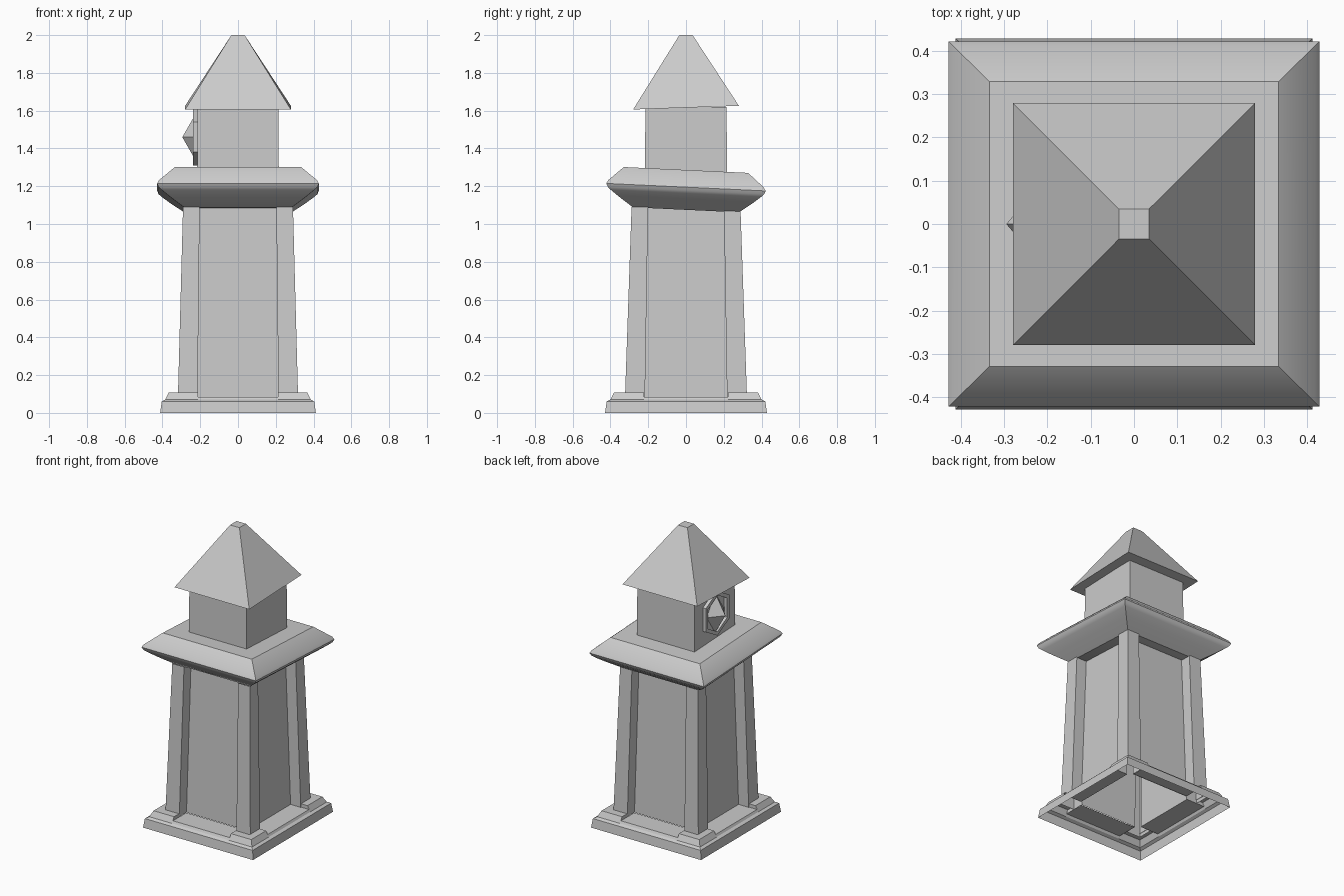
import bpy, bmesh, math
from mathutils import Matrix, Vector

if "Cube" in bpy.data.objects:
    bpy.data.objects.remove(bpy.data.objects["Cube"])


def finish(name, bm):
    bmesh.ops.remove_doubles(bm, verts=bm.verts, dist=0.0005)
    bmesh.ops.recalc_face_normals(bm, faces=bm.faces)
    me = bpy.data.meshes.new(name)
    bm.to_mesh(me)
    bm.free()
    ob = bpy.data.objects.new(name, me)
    bpy.context.collection.objects.link(ob)
    return ob


def loft(name, rings, cap_bottom=True, cap_top=True):
    """Skin closed rings of 3D points into one mesh."""
    bm = bmesh.new()
    vs = [[bm.verts.new(p) for p in r] for r in rings]
    n = len(vs[0])
    for a, b in zip(vs, vs[1:]):
        for i in range(n):
            j = (i + 1) % n
            bm.faces.new((a[i], a[j], b[j], b[i]))
    if cap_bottom:
        bm.faces.new(vs[0][::-1])
    if cap_top:
        bm.faces.new(vs[-1])
    return finish(name, bm)


def square(hx, hy, z, tilt=0.0):
    """Square ring; tilt is the rise in z per unit of y."""
    return [(sx * hx, sy * hy, z + tilt * sy * hy)
            for sx, sy in ((-1, -1), (1, -1), (1, 1), (-1, 1))]


# Stepped plinth: hollow shell with a shallow notch in the middle of each side
W = 0.213
corner = [(0.412, 0), (0.404, 0.06), (0.385, 0.07), (0.366, 0.108), (0.315, 0.108)]
middle = [(0.412, 0), (0.404, 0.06), (0.385, 0.07), (0.377, 0.085), (0.24, 0.085)]
bm = bmesh.new()
for k in range(4):
    rot = Matrix.Rotation(k * math.pi / 2, 3, 'Z')

    def face(pts):
        out = []
        for p in pts:
            v = rot @ Vector(p)
            out.append(bm.verts.new((v.x, v.y * 1.04, v.z)))
        bm.faces.new(out)

    for (d0, z0), (d1, z1) in zip(corner, corner[1:]):
        for s in (-1, 1):
            face([(s * d0, -d0, z0), (s * W, -d0, z0), (s * W, -d1, z1), (s * d1, -d1, z1)])
    for (d0, z0), (d1, z1) in zip(middle, middle[1:]):
        face([(-W, -d0, z0), (W, -d0, z0), (W, -d1, z1), (-W, -d1, z1)])
    for s in (-1, 1):
        face([(s * W, -0.377, 0.085), (s * W, -0.366, 0.108),
              (s * W, -0.30, 0.108), (s * W, -0.30, 0.085)])
finish("plinth", bm)


# Tapered shaft: four corner posts with recessed panels between them
def shaft_ring(post, inner, panel, z, ys):
    quarter = [(-inner, -panel), (inner, -panel), (inner, -post), (post, -post), (post, -inner)]
    # the last post edge returns inward to the next panel
    pts = []
    for k in range(4):
        r = Matrix.Rotation(k * math.pi / 2, 2)
        for p in quarter:
            v = r @ Vector(p)
            pts.append((v.x, v.y * ys, z))
    return pts


loft("shaft", [shaft_ring(0.318, 0.214, 0.242, 0.085, 1.015),
               shaft_ring(0.291, 0.203, 0.215, 1.09, 0.99)], False, False)

# Overhanging gallery ledge, slightly tilted
prof = [(0.285, 1.075), (0.36, 1.128), (0.405, 1.163), (0.42, 1.177),
        (0.428, 1.195), (0.418, 1.213), (0.334, 1.286)]
gallery = loft("gallery_ledge", [square(h, h * 0.985, z, -0.047) for h, z in prof])
bpy.context.view_layer.objects.active = gallery
gallery.select_set(True)
bpy.ops.object.shade_smooth_by_angle(angle=math.radians(35))

# Lantern room
loft("lantern_room", [square(0.216, 0.217, 1.26), square(0.214, 0.215, 1.62)])

# Pyramid roof with a tilted eave
loft("roof", [square(0.28, 0.28, 1.616, 0.035), square(0.035, 0.035, 2.0)])


# Window on the left wall: hexagonal frame around a pointed pane
def hexagon(s, x):
    return [(x, y * s, 1.46 + z * s) for y, z in
            ((0, 0.15), (0.125, 0.08), (0.125, -0.08), (0, -0.15), (-0.125, -0.08), (-0.125, 0.08))]


loft("window_frame", [hexagon(1, -0.21), hexagon(1, -0.237),
                      hexagon(0.82, -0.237), hexagon(0.82, -0.21)], False, False)

bm = bmesh.new()
rim = [bm.verts.new((-0.218, y, 1.46 + z)) for y, z in ((0, 0.135), (0.09, 0), (0, -0.135), (-0.09, 0))]
tip = bm.verts.new((-0.295, 0, 1.46))
for i in range(4):
    bm.faces.new((rim[i], rim[(i + 1) % 4], tip))
bm.faces.new(rim[::-1])
finish("window_pane", bm)
